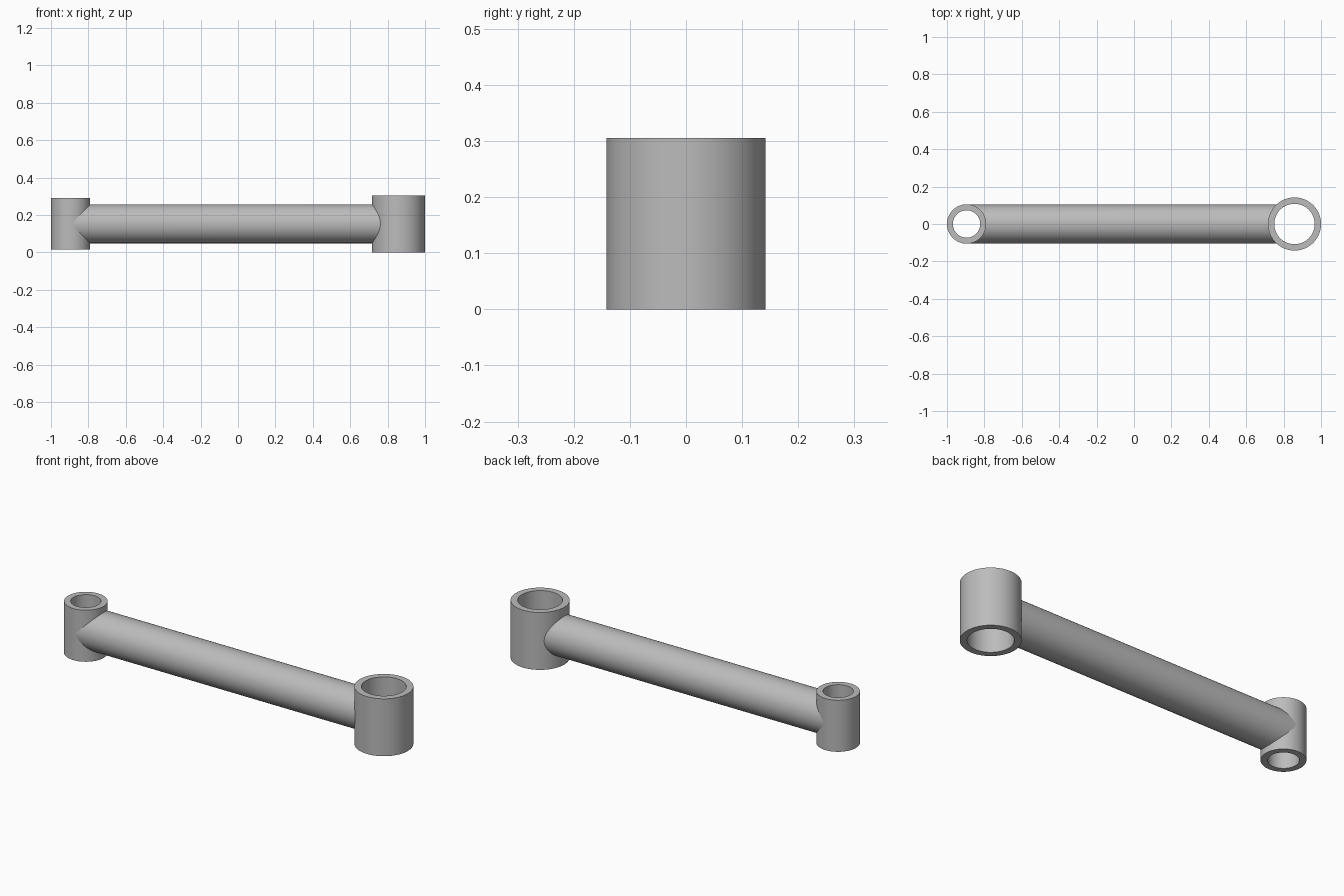
import bpy, bmesh, math

old = bpy.data.objects.get("Cube")
if old:
    bpy.data.objects.remove(old, do_unlink=True)

SEGMENTS = 96
ROD_RADIUS, ROD_Z = 0.104, 0.153
# centre x, outer radius, bore radius, bottom, top
SMALL = (-0.895, 0.105, 0.073, 0.016, 0.290)
LARGE = (0.858, 0.142, 0.108, 0.0, 0.305)

steel = bpy.data.materials.new("plain_grey")
steel.use_nodes = True
grey = (0.5, 0.5, 0.5, 1)
steel.diffuse_color = grey
steel.node_tree.nodes["Principled BSDF"].inputs["Base Color"].default_value = grey


def lofted(name, rings, closed):
    """Skin a list of equal point rings; closed joins the last to the first."""
    bm = bmesh.new()
    loops = [[bm.verts.new(p) for p in ring] for ring in rings]
    pairs = list(zip(loops, loops[1:]))
    if closed:
        pairs.append((loops[-1], loops[0]))
    for a, b in pairs:
        for i in range(SEGMENTS):
            j = (i + 1) % SEGMENTS
            bm.faces.new((a[i], a[j], b[j], b[i]))
    mesh = bpy.data.meshes.new(name)
    bm.to_mesh(mesh)
    bm.free()
    mesh.materials.append(steel)
    obj = bpy.data.objects.new(name, mesh)
    bpy.context.collection.objects.link(obj)
    bpy.ops.object.select_all(action="DESELECT")
    obj.select_set(True)
    bpy.context.view_layer.objects.active = obj
    bpy.ops.object.shade_smooth_by_angle(angle=math.radians(30))
    return obj


angles = [2 * math.pi * i / SEGMENTS for i in range(SEGMENTS)]


def bushing(name, spec):
    """Vertical sleeve with an open bore."""
    x, outer, bore, bottom, top = spec
    profile = [(outer, bottom), (outer, top), (bore, top), (bore, bottom)]
    lofted(name, [[(x + r * math.cos(a), r * math.sin(a), z) for a in angles]
                  for r, z in profile], True)


def saddle(spec, side):
    """Rod end ring that follows the sleeve wall, set slightly into it."""
    ring = []
    for a in angles:
        y = ROD_RADIUS * math.cos(a)
        reach = math.sqrt(max(0, (spec[1] - 0.003) ** 2 - y * y))
        ring.append((spec[0] + side * reach, y, ROD_Z + ROD_RADIUS * math.sin(a)))
    return ring


# End sleeves and the connecting rod
bushing("small_bushing", SMALL)
bushing("large_bushing", LARGE)
lofted("connecting_rod", [saddle(LARGE, -1), saddle(SMALL, 1)], False)
